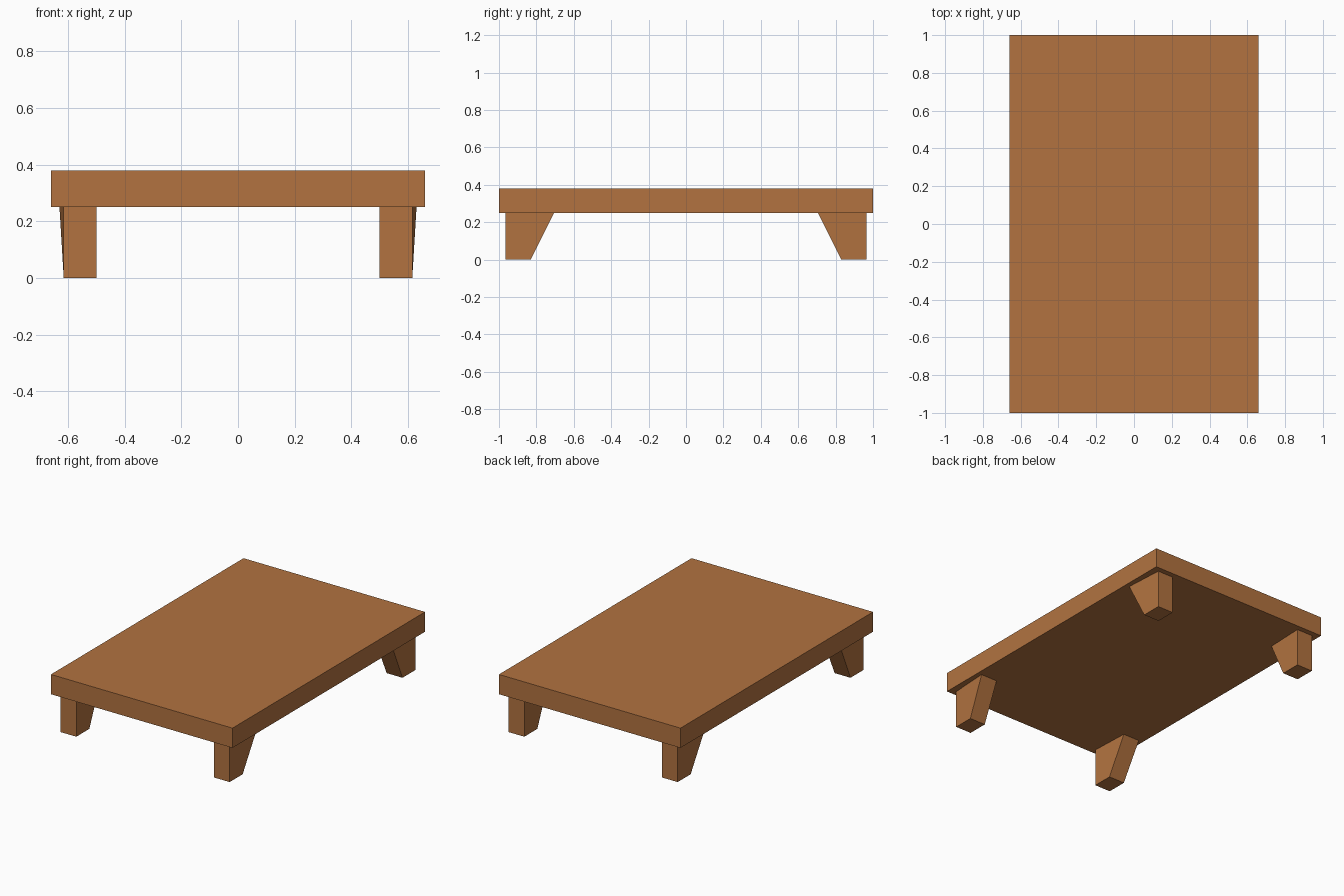
import bpy
import bmesh

if "Cube" in bpy.data.objects:
    bpy.data.objects.remove(bpy.data.objects["Cube"])

wood = bpy.data.materials.new("warm_wood")
wood.diffuse_color = (0.445, 0.171, 0.051, 1.0)
wood.use_nodes = True
wood.node_tree.nodes["Principled BSDF"].inputs["Base Color"].default_value = wood.diffuse_color

LEG_TOP = 0.25


def make_object(name, bm):
    bmesh.ops.recalc_face_normals(bm, faces=bm.faces)
    mesh = bpy.data.meshes.new(name)
    bm.to_mesh(mesh)
    bm.free()
    mesh.materials.append(wood)
    obj = bpy.data.objects.new(name, mesh)
    bpy.context.collection.objects.link(obj)
    return obj


# Tabletop: one thick slab
bm = bmesh.new()
bmesh.ops.create_cube(bm, size=1.0)
for v in bm.verts:
    v.co.x *= 1.32
    v.co.y *= 2.0
    v.co.z = LEG_TOP + (0.13 if v.co.z > 0 else 0.0)
make_object("tabletop", bm)


# Legs: upright outer end, inner end raked toward the middle and slightly outward
def leg(name, sx, sy):
    foot = [(0.50, 0.965), (0.615, 0.965), (0.615, 0.83), (0.50, 0.83)]
    head = [(0.50, 0.965), (0.615, 0.965), (0.63, 0.705), (0.51, 0.705)]
    bm = bmesh.new()
    low = [bm.verts.new((sx * x, sy * y, 0.0)) for x, y in foot]
    top = [bm.verts.new((sx * x, sy * y, LEG_TOP)) for x, y in head]
    bm.faces.new(low)
    bm.faces.new(top)
    for i in range(4):
        j = (i + 1) % 4
        bm.faces.new((low[i], low[j], top[j], top[i]))
    make_object(name, bm)


for y_name, sy in (("front", -1), ("back", 1)):
    for x_name, sx in (("left", -1), ("right", 1)):
        leg(f"{y_name}_{x_name}_leg", sx, sy)
